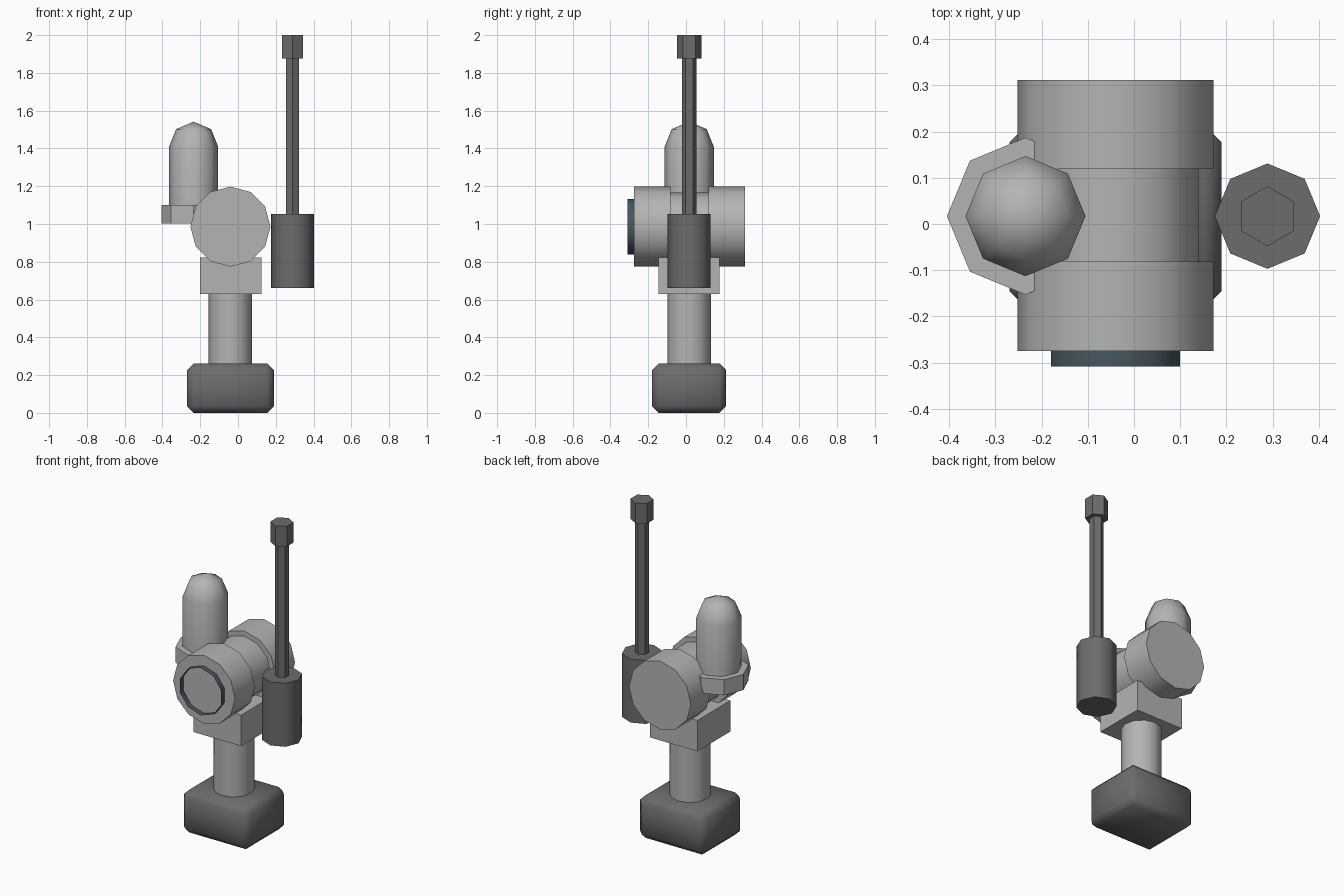
import bpy, bmesh, math
from mathutils import Matrix, Vector

if "Cube" in bpy.data.objects:
    bpy.data.objects.remove(bpy.data.objects["Cube"])

CX, CY = -0.04, 0.017      # axis of stand
BZ = 0.986                 # height of barrel axis


def mat(name, rgb):
    m = bpy.data.materials.new(name)
    m.diffuse_color = (*rgb, 1)
    m.use_nodes = True
    m.node_tree.nodes["Principled BSDF"].inputs["Base Color"].default_value = m.diffuse_color
    return m


LIGHT = mat("light grey", (0.45, 0.46, 0.45))
DARK = mat("dark grey", (0.15, 0.15, 0.155))
BLUE = mat("dark blue grey", (0.065, 0.095, 0.115))


def add(name, bm, material, smooth=None):
    bmesh.ops.recalc_face_normals(bm, faces=bm.faces)
    me = bpy.data.meshes.new(name)
    bm.to_mesh(me)
    bm.free()
    me.materials.append(material)
    ob = bpy.data.objects.new(name, me)
    bpy.context.collection.objects.link(ob)
    if smooth:
        bpy.ops.object.select_all(action='DESELECT')
        ob.select_set(True)
        bpy.context.view_layer.objects.active = ob
        bpy.ops.object.shade_smooth_by_angle(angle=math.radians(smooth))
    return ob


def lathe(name, profile, sides, origin, material, smooth=None, along_y=False, caps=True):
    """Stack (radius, height) rings about z, or about y; a corner sits on each main axis."""
    bm = bmesh.new()
    rings = []
    for r, h in profile:
        ring = []
        for i in range(1 if r == 0 else sides):
            a = math.tau * i / sides
            s, c = r * math.sin(a), r * math.cos(a)
            p = Vector((s, h, c)) if along_y else Vector((s, c, h))
            ring.append(bm.verts.new(p + Vector(origin)))
        rings.append(ring)
    for a, b in zip(rings, rings[1:]):
        for i in range(sides):
            j = (i + 1) % sides
            if len(b) == 1:
                bm.faces.new((a[i], a[j], b[0]))
            else:
                bm.faces.new((a[i], a[j], b[j], b[i]))
    if caps:
        for ring in (rings[0], rings[-1]):
            if len(ring) > 1:
                bm.faces.new(ring)
    return add(name, bm, material, smooth)


def box(name, lo, hi, material, bevel=0):
    bm = bmesh.new()
    lo, hi = Vector(lo), Vector(hi)
    bmesh.ops.create_cube(bm, size=1, matrix=Matrix.Translation((lo + hi) / 2) @ Matrix.Diagonal((*(hi - lo), 1)))
    if bevel:
        bmesh.ops.bevel(bm, geom=bm.edges[:], offset=bevel, segments=1, affect='EDGES')
    return add(name, bm, material, 60 if bevel else None)


# stand: chamfered foot, round post, square saddle
box("foot", (-0.27, -0.18, 0), (0.19, 0.212, 0.262), DARK, 0.035)
lathe("post", [(0.115, 0.25), (0.115, 0.64)], 12, (CX, CY, 0), LIGHT, 50)
box("saddle", (-0.202, -0.146, 0.63), (0.124, 0.177, 0.822), LIGHT)

# horizontal barrel with a narrower waist
lathe("barrel", [(0.212, -0.275), (0.212, -0.081), (0.18, -0.081),
                 (0.18, 0.119), (0.212, 0.119), (0.212, 0.312)],
      12, (CX, 0, BZ), LIGHT, 50, along_y=True)

# thin open ring on the barrel front
lathe("front_ring", [(0.147, -0.309), (0.147, -0.275)], 10, (CX, 0, BZ), BLUE, 50,
      along_y=True, caps=False)

# domed canister on its collar, left side
lathe("collar", [(0.17, 1.003), (0.17, 1.10)], 8, (-0.235, CY, 0), LIGHT)
lathe("domed_canister", [(0.13, 1.05), (0.13, 1.41), (0.093, 1.502), (0, 1.542)],
      8, (-0.235, CY, 0), LIGHT, 60)

# dark cylinder with hexagonal rod and tip, right side
lathe("rod_holder", [(0.114, 0.66), (0.114, 1.053)], 8, (0.289, CY, 0), DARK, 50)
lathe("rod", [(0.039, 1.04), (0.039, 1.89)], 6, (0.289, CY, 0), DARK)
lathe("rod_tip", [(0.065, 1.875), (0.065, 2.0)], 6, (0.289, CY, 0), DARK)
